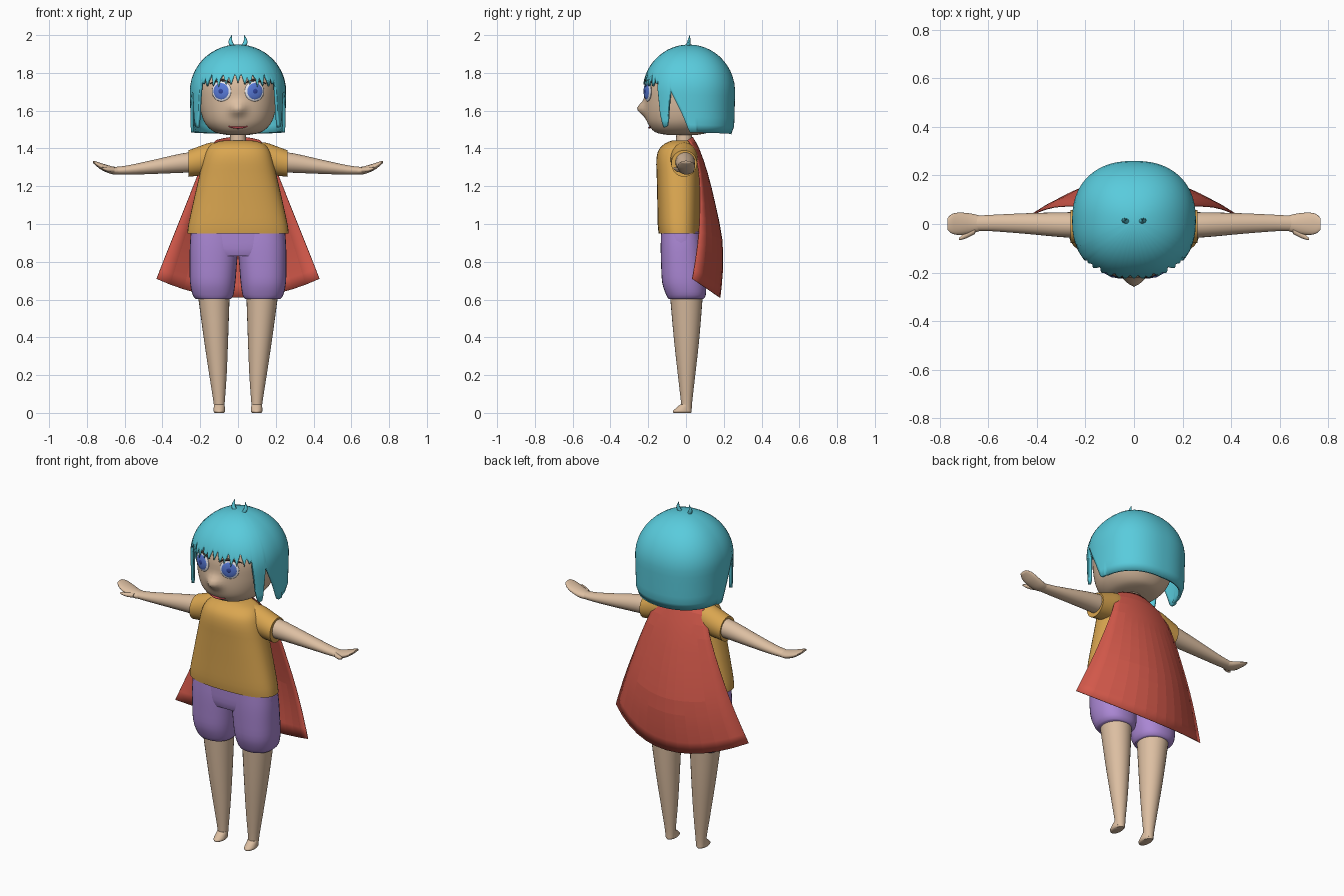
import bpy, math
from mathutils import Vector

if "Cube" in bpy.data.objects:
    bpy.data.objects.remove(bpy.data.objects["Cube"])

COL = {"skin": (.72, .52, .36), "hair": (.10, .60, .72), "shirt": (.70, .38, .08), "shorts": (.40, .24, .65),
       "cape": (.66, .10, .07), "white": (.85, .85, .9), "iris": (.10, .20, .70), "pupil": (.03, .06, .35),
       "brow": (.06, .04, .03), "lips": (.65, .08, .10)}
MATS = {}
for k, c in COL.items():
    MATS[k] = bpy.data.materials.new(k)
    MATS[k].diffuse_color = (*c, 1)


def mesh(name, verts, faces, mat, mirror=False, angle=50, thick=0):
    me = bpy.data.meshes.new(name)
    me.from_pydata(verts, [], faces)
    ob = bpy.data.objects.new(name, me)
    bpy.context.collection.objects.link(ob)
    finish(ob, mat, angle)
    if thick:
        m = ob.modifiers.new("thick", 'SOLIDIFY')
        m.thickness, m.offset = thick, -1
    if mirror:
        ob.modifiers.new("mirror", 'MIRROR')
    return ob


def finish(ob, mat, angle=50):
    ob.data.materials.append(MATS[mat])
    bpy.ops.object.select_all(action='DESELECT')
    ob.select_set(True)
    bpy.context.view_layer.objects.active = ob
    bpy.ops.object.shade_smooth_by_angle(angle=math.radians(angle))


def spline(p, t):
    """Catmull-Rom through a list of tuples."""
    i = min(int(t), len(p) - 2)
    f = t - i
    a, b, c, d = p[max(i - 1, 0)], p[i], p[i + 1], p[min(i + 2, len(p) - 1)]
    return [.5 * (2 * q + (r - o) * f + (2 * o - 5 * q + 4 * r - s) * f * f + (3 * q - o - 3 * r + s) * f ** 3)
            for o, q, r, s in zip(a, b, c, d)]


def loft(name, rings, mat, axis='z', e=2.0, n=32, sub=3, mirror=False, warp=None):
    """Rings are (position, centre1, centre2, radius1, radius2) across the axis."""
    verts, faces = [], []
    rows = (len(rings) - 1) * sub + 1
    for r in range(rows):
        h, c1, c2, r1, r2 = spline(rings, r / sub)
        for j in range(n):
            a = math.tau * j / n
            ca, sa = math.cos(a), math.sin(a)
            u = c1 + r1 * math.copysign(abs(ca) ** (2 / e), ca)
            v = c2 + r2 * math.copysign(abs(sa) ** (2 / e), sa)
            p = (u, v, h) if axis == 'z' else (h, u, v)
            verts.append(warp(*p) if warp else p)
    for r in range(rows - 1):
        for j in range(n):
            k = (j + 1) % n
            faces.append((r * n + j, r * n + k, r * n + n + k, r * n + n + j))
    faces += [tuple(reversed(range(n))), tuple(range((rows - 1) * n, rows * n))]
    return mesh(name, verts, faces, mat, mirror)


def fb(z, rx, front, back):
    return (z, 0, (front + back) / 2, rx, (back - front) / 2)


# head with a pushed-out nose
def nose(x, y, z):
    if y < 0:
        y -= .042 * math.exp(-(x / .04) ** 2 - ((z - 1.61) / .035) ** 2)
    return (x, y, z)


loft("head", [fb(1.472, .06, -.10, .06), fb(1.485, .12, -.16, .12), fb(1.52, .165, -.195, .16),
              fb(1.57, .19, -.213, .19), fb(1.65, .205, -.219, .2), fb(1.75, .208, -.216, .21),
              fb(1.84, .17, -.175, .18), fb(1.9, .08, -.09, .1)],
     "skin", e=2.2, n=72, sub=5, warp=nose)
loft("neck", [(1.40, 0, -.01, .045, .045), (1.50, 0, -.01, .04, .04)], "skin", n=20)


# hair: dome with a hem that varies around the head
def hem(a):
    d = abs(a)
    tri = abs((d / 8) % 1 - .5) * 2
    if d < 50:
        return 1.80 - .055 * tri - (.02 if int(d / 8) % 2 else 0)
    keys = [(50, 1.75), (54, 1.58), (58, 1.51), (64, 1.52), (67.5, 1.71), (72, 1.67), (82, 1.58), (91, 1.485),
            (180, 1.475)]
    for (a0, z0), (a1, z1) in zip(keys, keys[1:]):
        if d <= a1:
            return z0 + (z1 - z0) * (d - a0) / (a1 - a0)
    return 1.475


def hair_point(a, z):
    s = math.sqrt(max(0, 1 - ((z - 1.7) / .25) ** 2)) if z > 1.7 else 1 - .02 * (1.7 - z) / .2
    if z < 1.53:
        s -= .06 * ((1.53 - z) / .055) ** 2 * (abs(a) > 100)
    t = math.radians(a)
    r = s / ((abs(math.sin(t)) / .255) ** 2.3 + (abs(math.cos(t)) / .245) ** 2.3) ** (1 / 2.3)
    return (r * math.sin(t), .015 - r * math.cos(t), z)


N, R = 240, 18
verts = [(0, .015, 1.95)]
for i in range(1, R + 1):
    for j in range(N):
        a = -180 + 360 * j / N
        verts.append(hair_point(a, 1.95 - (1.95 - hem(a)) * (1 - math.cos(i / R * math.pi / 2))))
faces = [(0, 1 + j, 1 + (j + 1) % N) for j in range(N)]
for i in range(R - 1):
    for j in range(N):
        p, k = 1 + i * N, (j + 1) % N
        faces.append((p + j, p + N + j, p + N + k, p + k))
mesh("hair", verts, faces, "hair", thick=.016)
loft("hair_wisp", [(1.935, .025, .01, .014, .012), (1.965, .04, .015, .011, .009), (2.0, .034, .02, .001, .001)],
     "hair", n=8, mirror=True)


# eyes: stacked flattened spheres turned to follow the face
def eye_part(name, side, r, depth, out, mat):
    t = math.radians(19) * side
    n = Vector((math.sin(t), -math.cos(t), 0))
    bpy.ops.mesh.primitive_uv_sphere_add(segments=28, ring_count=16, radius=1,
                                         location=Vector((.087 * side, -.203, 1.703)) + n * out,
                                         rotation=(0, 0, t))
    ob = bpy.context.object
    ob.name = name
    ob.scale = (r, depth, r)
    finish(ob, mat)


def strip(name, pts, radius, mat):
    cu = bpy.data.curves.new(name, 'CURVE')
    cu.dimensions, cu.bevel_depth, cu.bevel_resolution = '3D', radius, 2
    s = cu.splines.new('POLY')
    s.points.add(len(pts) - 1)
    for i, p in enumerate(pts):
        s.points[i].co = (*p, 1)
        s.points[i].radius = .35 + .65 * math.sin(math.pi * i / (len(pts) - 1))
    ob = bpy.data.objects.new(name, cu)
    bpy.context.collection.objects.link(ob)
    cu.materials.append(MATS[mat])


def face_y(x, front=-.219, rx=.208):
    return -.008 + (front + .008) * (1 - abs(x / rx) ** 2.2) ** (1 / 2.2)


for side, tag in ((-1, "right"), (1, "left")):
    eye_part(tag + "_eye_white", side, .054, .012, 0, "white")
    eye_part(tag + "_iris", side, .045, .011, .004, "iris")
    eye_part(tag + "_pupil", side, .018, .008, .009, "pupil")
    strip(tag + "_brow", [(side * x, face_y(x) - .003, 1.742 + .02 * math.sin((x - .03) / .12 * math.pi))
                          for x in [.03 + .012 * i for i in range(11)]], .006, "brow")
strip("mouth", [(x, face_y(x, -.194, .165), 1.51 + 2.5 * x * x) for x in [-.05 + .01 * i for i in range(11)]],
      .006, "lips")

# shirt body and sleeves
loft("shirt", [fb(.95, .268, -.145, .075), fb(1.0, .262, -.15, .076), fb(1.12, .236, -.152, .076),
               fb(1.25, .206, -.155, .074), fb(1.34, .185, -.157, .07), fb(1.395, .165, -.143, .064),
               fb(1.428, .13, -.108, .052), fb(1.443, .07, -.07, .04)], "shirt", e=2.5, n=48)
loft("sleeve", [(.10, -.01, 1.365, .065, .068), (.15, -.01, 1.348, .072, .082), (.2, -.01, 1.335, .071, .078),
                (.262, -.01, 1.32, .068, .07)], "shirt", axis='x', mirror=True)

# arms, hands, thumbs
loft("arm", [(.2, -.005, 1.33, .054, .056), (.3, -.003, 1.322, .051, .051), (.45, .002, 1.302, .042, .037),
             (.58, .004, 1.286, .034, .025), (.65, .003, 1.282, .031, .02)], "skin", axis='x', n=24, mirror=True)
loft("hand", [(.63, .003, 1.281, .03, .019), (.67, .002, 1.285, .041, .021), (.72, .001, 1.303, .046, .018),
              (.75, .001, 1.319, .04, .012), (.768, 0, 1.329, .024, .006)], "skin", axis='x', n=24, mirror=True)
loft("thumb", [(.655, -.025, 1.285, .016, .013), (.69, -.045, 1.288, .014, .011), (.72, -.062, 1.296, .005, .005)],
     "skin", axis='x', n=12, mirror=True)

# shorts
loft("shorts_waist", [fb(.83, .2, -.12, .085), fb(.87, .25, -.13, .085), fb(.96, .25, -.132, .078)],
     "shorts", e=2.6, n=40)
loft("shorts_leg", [(.602, .13, .0, .092, .092), (.625, .132, .0, .108, .105), (.69, .134, -.01, .12, .116),
                    (.79, .131, -.018, .125, .114), (.88, .127, -.023, .128, .111), (.95, .125, -.026, .124, .106)],
     "shorts", e=2.3, mirror=True)

# legs and feet
loft("leg", [(.01, .099, .003, .026, .027), (.06, .1, .003, .03, .03), (.2, .106, .003, .046, .046),
             (.4, .117, .003, .065, .068), (.66, .13, .002, .087, .09)], "skin", n=28, mirror=True)
loft("foot", [(0, .099, -.019, .024, .046), (.008, .099, -.02, .03, .05), (.02, .099, -.015, .03, .044),
              (.045, .099, .0, .028, .03)], "skin", n=24, mirror=True)

# cape: curved sheet, (centre z, edge z, half width, centre y, edge y)
rows = [(1.462, 1.445, .115, .035, .01), (1.40, 1.39, .16, .07, .045), (1.27, 1.27, .21, .115, .07),
        (1.10, 1.11, .273, .157, .075), (.92, .96, .333, .192, .07), (.76, .83, .385, .196, .055),
        (.61, .71, .432, .182, .035)]
C, verts, faces = 13, [], []
for i in range(13):
    zc, ze, w, yc, ye = spline(rows, i / 2)
    for j in range(C):
        u = 2 * j / (C - 1) - 1
        verts.append((w * u, ye + (yc - ye) * (1 - u * u), zc + (ze - zc) * u * u))
for i in range(12):
    for j in range(C - 1):
        p = i * C + j
        faces.append((p, p + 1, p + C + 1, p + C))
mesh("cape", verts, faces, "cape", angle=4, thick=.004)

for m in bpy.data.materials:
    if m.users and not m.is_grease_pencil:
        m.use_nodes = True
        m.node_tree.nodes["Principled BSDF"].inputs["Base Color"].default_value = m.diffuse_color
